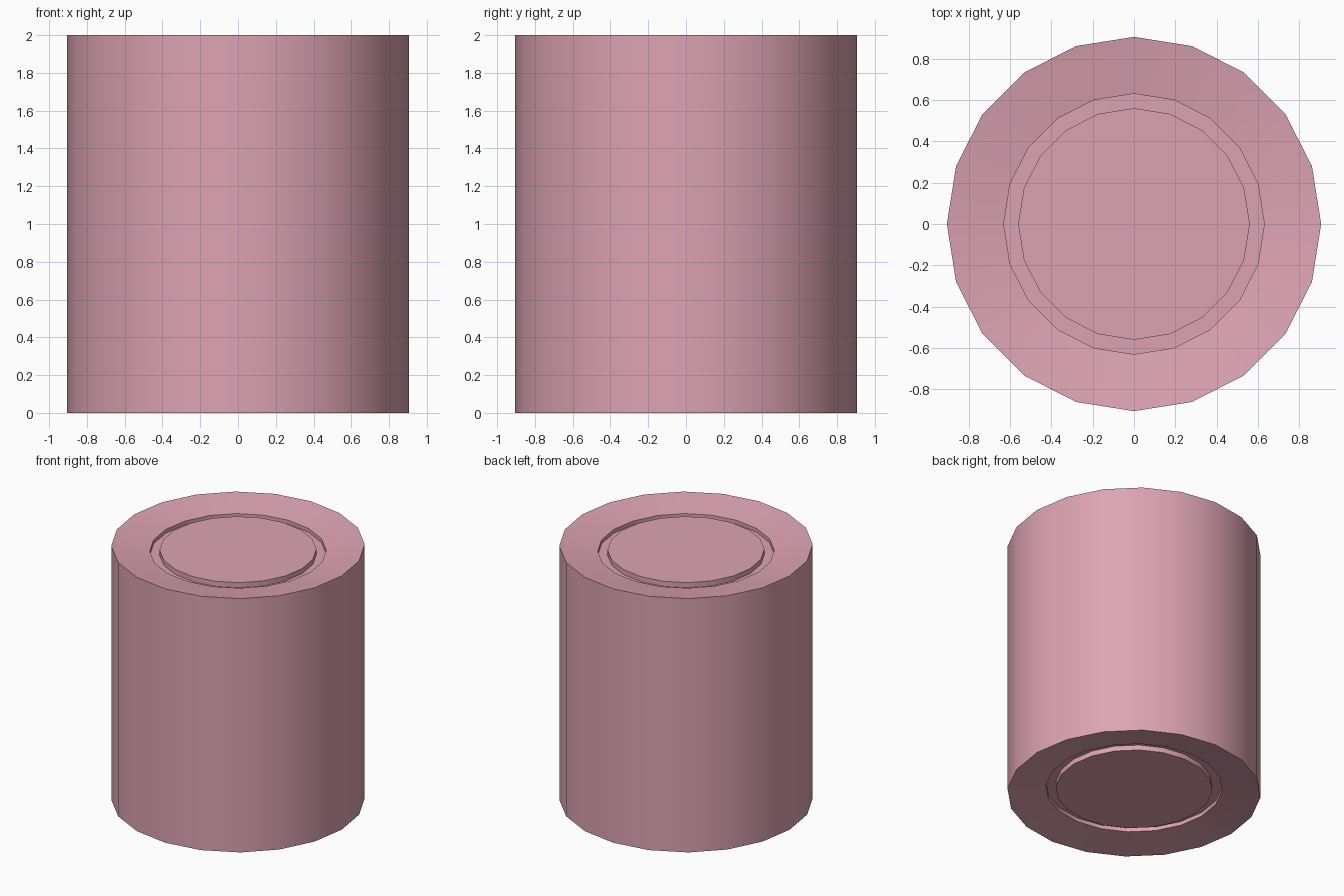
import bpy, bmesh
from math import cos, sin, tau, radians

if "Cube" in bpy.data.objects:
    bpy.data.objects.remove(bpy.data.objects["Cube"])

SIDES = 20
HEIGHT = 2.0

# Top half of the profile, from the centre disc out to the rim: (radius, depth below rim)
steps = [(0.56, 0.035), (0.56, 0.075), (0.63, 0.075), (0.63, 0.045), (0.905, 0.0)]
profile = [(r, HEIGHT - d) for r, d in steps] + [(r, d) for r, d in reversed(steps)]

# Revolve the profile into rings, joined by quads
bm = bmesh.new()
rings = [[bm.verts.new((r * cos(tau * i / SIDES), r * sin(tau * i / SIDES), z))
          for i in range(SIDES)] for r, z in profile]
for a, b in zip(rings, rings[1:]):
    for i in range(SIDES):
        j = (i + 1) % SIDES
        bm.faces.new((a[i], b[i], b[j], a[j]))

# Flat end discs
bm.faces.new(rings[0])
bm.faces.new(rings[-1][::-1])
bmesh.ops.recalc_face_normals(bm, faces=bm.faces[:])

mesh = bpy.data.meshes.new("can_body")
bm.to_mesh(mesh)
bm.free()
body = bpy.data.objects.new("can_body", mesh)
bpy.context.collection.objects.link(body)

# Pink paint
pink = bpy.data.materials.new("pink")
pink.diffuse_color = (0.72, 0.37, 0.45, 1)
pink.use_nodes = True
pink.node_tree.nodes["Principled BSDF"].inputs["Base Color"].default_value = pink.diffuse_color
mesh.materials.append(pink)

# Smooth sides, sharp rims
bpy.context.view_layer.objects.active = body
body.select_set(True)
bpy.ops.object.shade_smooth_by_angle(angle=radians(30))
